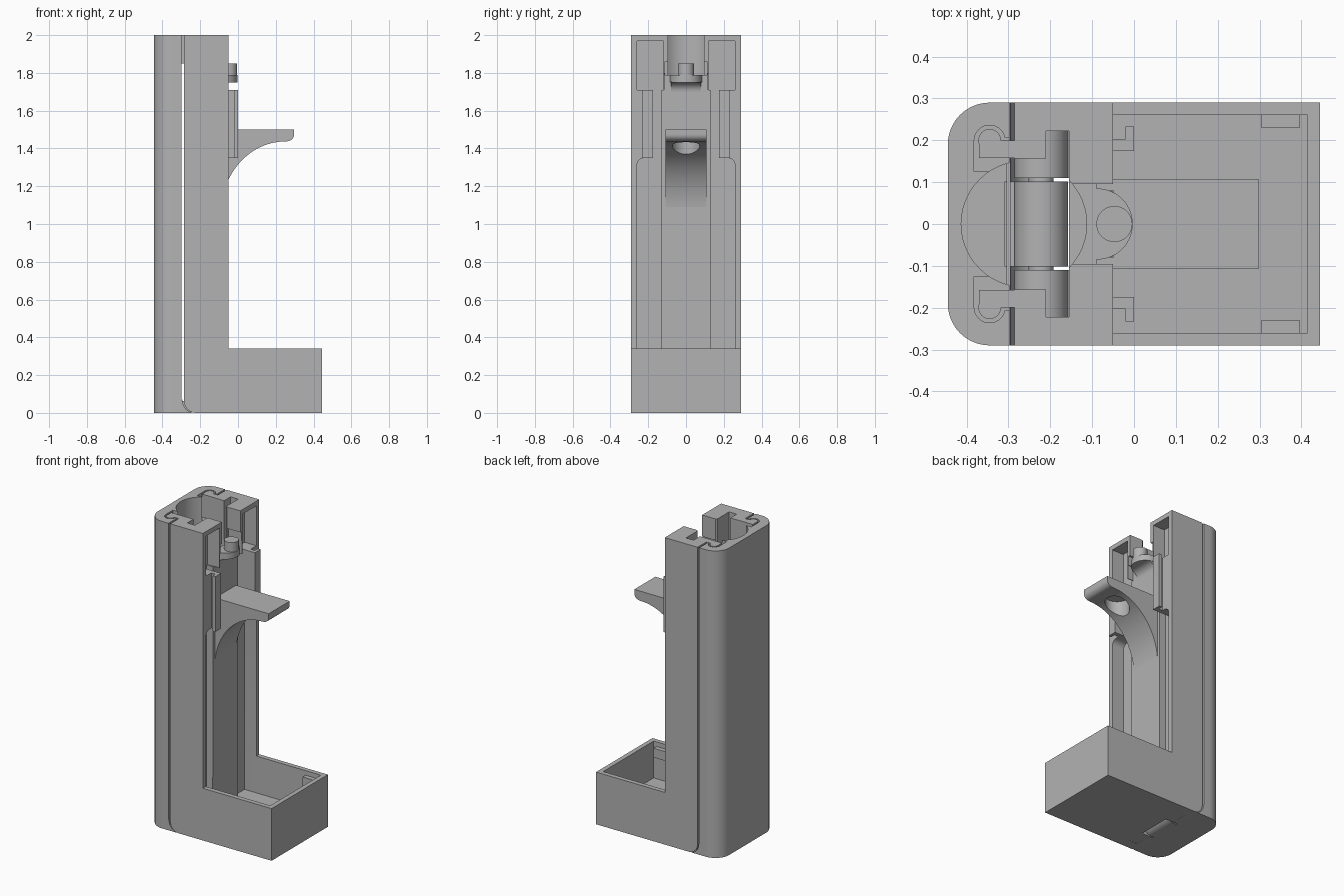
import bpy, bmesh, math
from mathutils import Vector

if "Cube" in bpy.data.objects:
    bpy.data.objects.remove(bpy.data.objects["Cube"], do_unlink=True)

grey = bpy.data.materials.new("plain_grey")
grey.use_nodes = True
grey.diffuse_color = (0.45, 0.45, 0.45, 1)
grey.node_tree.nodes["Principled BSDF"].inputs["Base Color"].default_value = (0.45, 0.45, 0.45, 1)

# Axis mapping: (profile u, profile v, extrusion) -> xyz
MAP = {"x": lambda u, v, w: (w, u, v),
       "y": lambda u, v, w: (u, w, v),
       "z": lambda u, v, w: (u, v, w)}


def prism(name, points, lo, hi, axis="z"):
    """Extrude a flat profile along an axis."""
    bm = bmesh.new()
    face = bm.faces.new([bm.verts.new(MAP[axis](u, v, lo)) for u, v in points])
    move = Vector(MAP[axis](0, 0, hi - lo))
    ext = bmesh.ops.extrude_face_region(bm, geom=[face], use_keep_orig=True)
    bmesh.ops.translate(bm, vec=move, verts=[g for g in ext["geom"] if isinstance(g, bmesh.types.BMVert)])
    bmesh.ops.recalc_face_normals(bm, faces=bm.faces)
    mesh = bpy.data.meshes.new(name)
    bm.to_mesh(mesh)
    bm.free()
    mesh.materials.append(grey)
    obj = bpy.data.objects.new(name, mesh)
    bpy.context.collection.objects.link(obj)
    return obj


def rect(u0, u1, v0, v1):
    return [(u0, v0), (u1, v0), (u1, v1), (u0, v1)]


def arc(cu, cv, ru, rv, a0, a1, n=16):
    steps = [math.radians(a0 + (a1 - a0) * i / n) for i in range(n + 1)]
    return [(cu + ru * math.cos(a), cv + rv * math.sin(a)) for a in steps]


def circle(cu, cv, r, n=48):
    return arc(cu, cv, r, r, 0, 360, n)[:-1]


def mirrored(points, s):
    return [(u, v * s) for u, v in points]


def combine(obj, tool, operation="DIFFERENCE"):
    """Apply a boolean and discard the tool."""
    tool.hide_render = True
    mod = obj.modifiers.new("bool", "BOOLEAN")
    mod.operation, mod.solver, mod.object = operation, "EXACT", tool
    bpy.context.view_layer.objects.active = obj
    bpy.ops.object.modifier_apply(modifier=mod.name)
    bpy.data.objects.remove(tool, do_unlink=True)


def cut(obj, points, lo, hi, axis="z"):
    combine(obj, prism("cutter", points, lo, hi, axis))


BORE = (-0.263, 0, 0.15)
W = 0.29                      # half width
HX, HZ, HR = -0.222, 0.064, 0.064   # hinge axis and radius

# L-shaped body with a rounded lower back corner
body = prism("body", [(-0.286, 2), *arc(HX, HZ, HR, HR, 180, 270),
                      (0.445, 0), (0.445, 0.34), (-0.05, 0.34), (-0.05, 2)], -W, W, "y")
cut(body, circle(*BORE), 0.07, 2.1)
cut(body, rect(-0.21, -0.155, -0.222, 0.222), -0.1, 2.1)
cut(body, rect(-0.3, -0.2, -0.157, 0.157), -0.1, 2.1)
# Tray in the base
cut(body, rect(-0.091, 0.415, -0.26, 0.26), 0.1, 0.34)
cut(body, rect(-0.05, 0.415, -0.26, 0.26), 0.3, 0.4)
# Centre face, top notch and its wider lower step
cut(body, rect(-0.09, 0, -0.131, 0.131), 0.3, 1.71)
cut(body, rect(-0.09, 0, -0.115, 0.115), 1.70, 1.80)
cut(body, rect(-0.16, 0, -0.095, 0.095), 1.79, 2.1)
cut(body, rect(-0.145, 0, -0.11, 0.11), 1.79, 1.86)
# Side channels
for s in (-1, 1):
    low = [(0.13 * s, 0.1), (0.26 * s, 0.1)] + [(u * s, v) for u, v in arc(0.22, 1.31, 0.04, 0.04, 0, 90, 8)]
    cut(body, low + [(0.13 * s, 1.35)], -0.135, 0, "x")
    cut(body, rect(0.13 * s, 0.175 * s, 1.34, 1.72), -0.135, 0, "x")
    cut(body, rect(0.12 * s, 0.26 * s, 1.71, 1.97), -0.135, 0, "x")

# Rounded back cover
cover = prism("back_cover", [(-0.298, -W), (-0.298, W), *arc(-0.345, W - 0.1, 0.1, 0.1, 90, 180),
                             *arc(-0.345, 0.1 - W, 0.1, 0.1, 180, 270)], 0, 2)
cut(cover, circle(*BORE), 0.05, 2.1)
for s in (-1, 1):
    cut(cover, mirrored([(-0.382, 0.125), (-0.335, 0.125), (-0.29, 0.145), (-0.29, 0.205),
                         (-0.315, 0.205), (-0.382, 0.2)], s), 1.85, 2.1)
    cut(cover, circle(-0.345, 0.199 * s, 0.037), 1.85, 2.1)

parts = [body, cover]


def add(*args):
    parts.append(prism(*args))
    return parts[-1]


# Lip of the cover that follows the rounded body corner
add("cover_lip", [(-0.305, 0), (-0.305, 0.068), *arc(HX, 0.07, 0.073, 0.073, 180, 257)][:-1] + [(-0.24, 0)],
    -W, W, "y")

# Hinge: centre knuckle on the cover, outer knuckles on the body
add("cover_knuckle", circle(HX, HZ, HR), -0.102, 0.102, "y")
add("cover_knuckle_web", rect(-0.31, HX, 0.001, HZ), -0.102, 0.102, "y")
add("hinge_pin", circle(HX, HZ, 0.03), -0.23, 0.23, "y")

for s, side in ((-1, "right"), (1, "left")):
    add(side + "_knuckle", circle(HX, HZ, HR), 0.11 * s, 0.223 * s, "y")
    add(side + "_knuckle_web", rect(HX, -0.15, 0.001, HZ), 0.11 * s, 0.223 * s, "y")
    # Snap hook reaching from the body into the cover
    add(side + "_hook_arm", mirrored(rect(-0.37, -0.21, 0.158, 0.2), s), 1.85, 2)
    add(side + "_hook_bulb", circle(-0.345, 0.2 * s, 0.027), 1.85, 2)
    # Guide rail on the column front
    rail = [(-0.06, 0.175), (0, 0.175), (0, 0.233), (-0.02, 0.233), (-0.02, 0.203), (-0.06, 0.203)]
    add(side + "_guide_rail", mirrored(rail, s), 1.35, 1.71)
    # Catch inside the tray
    add(side + "_tray_catch", mirrored(rect(0.305, 0.395, 0.23, 0.265), s), 0.25, 0.31)

# Finger rest with a curved underside and a blind hole
rest = add("finger_rest", [(-0.1, 1.5), (0.297, 1.5), (0.297, 1.475),
                           *arc(0.26, 1.475, 0.037, 0.037, 0, -80, 8),
                           *arc(0.25, 1.05, 0.342, 0.387, 90, 180, 28), (-0.1, 1.05)], -0.108, 0.108, "y")
cut(rest, circle(0.13, 0, 0.073), 1.2, 1.475)

# Rounded ledge with a pin on it
add("pin_ledge", [(-0.115, -0.085), *arc(-0.088, 0, 0.085, 0.085, -90, 90, 28), (-0.115, 0.085)], 1.75, 1.79)
add("ledge_fillet", [(-0.1, 1.755), (-0.055, 1.755), *arc(-0.04, 1.70, 0.05, 0.05, 100, 180, 10), (-0.1, 1.70)],
    -0.08, 0.08, "y")
add("pin", circle(-0.047, 0, 0.043), 1.78, 1.85)

# Smooth curves, sharp edges
bpy.ops.object.select_all(action="DESELECT")
for obj in parts:
    obj.select_set(True)
bpy.context.view_layer.objects.active = body
bpy.ops.object.shade_smooth_by_angle(angle=math.radians(30))
